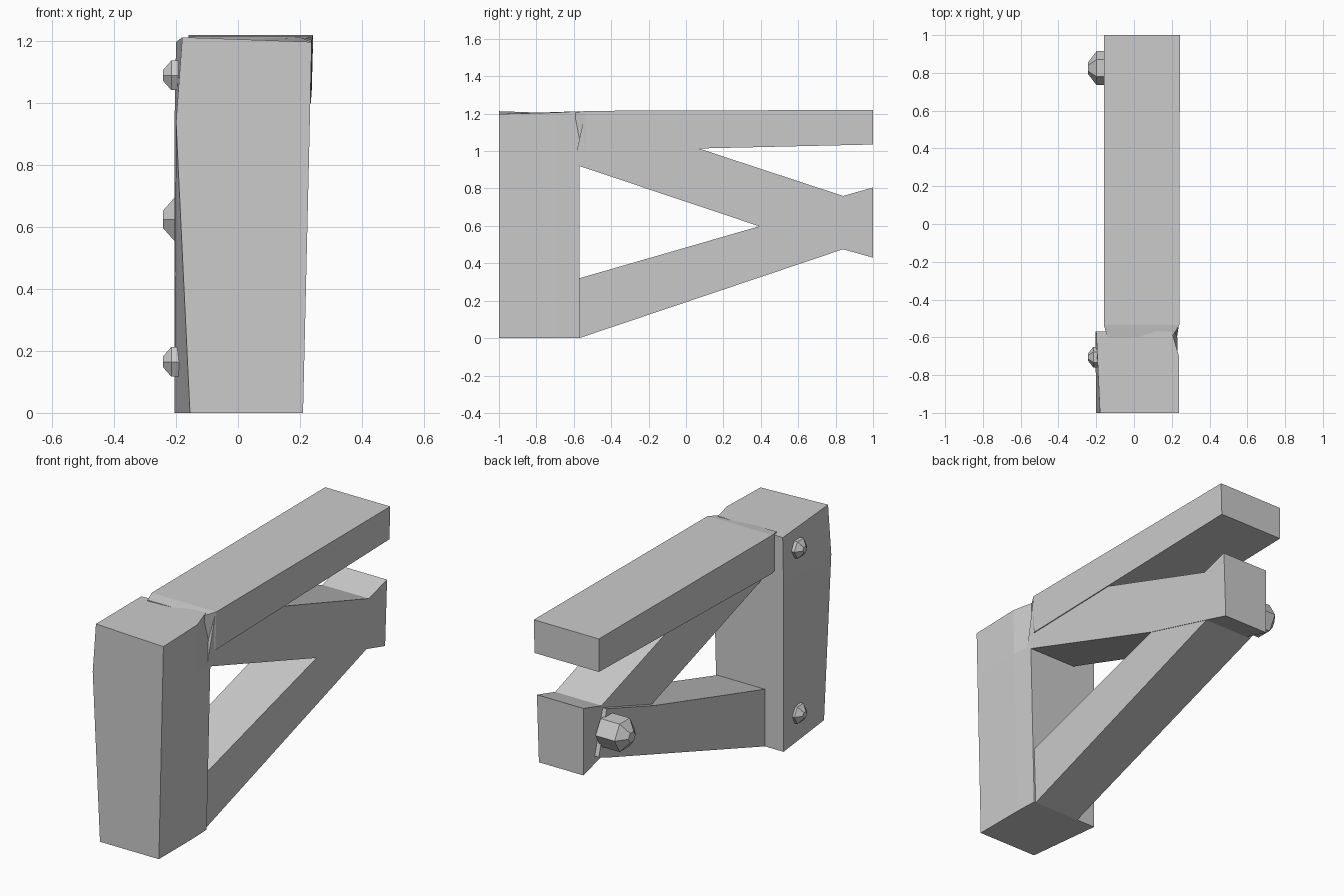
import bpy
import bmesh
from math import pi
from mathutils import Matrix

cube = bpy.data.objects.get("Cube")
if cube:
    bpy.data.objects.remove(cube, do_unlink=True)

grey = bpy.data.materials.new("plain_grey")
grey.use_nodes = True
colour = (0.6, 0.6, 0.6, 1)
grey.diffuse_color = colour
grey.node_tree.nodes["Principled BSDF"].inputs["Base Color"].default_value = colour


def finish(name, bm):
    bmesh.ops.recalc_face_normals(bm, faces=bm.faces)
    mesh = bpy.data.meshes.new(name)
    bm.to_mesh(mesh)
    bm.free()
    mesh.materials.append(grey)
    obj = bpy.data.objects.new(name, mesh)
    bpy.context.collection.objects.link(obj)
    return obj


def loft(name, rings):
    """Skin a list of equal-length point rings and cap both ends."""
    bm = bmesh.new()
    loops = [[bm.verts.new(p) for p in ring] for ring in rings]
    for a, b in zip(loops, loops[1:]):
        for i in range(len(a)):
            j = (i + 1) % len(a)
            bm.faces.new((a[i], a[j], b[j], b[i]))
    bm.faces.new(loops[0])
    bm.faces.new(loops[-1])
    return finish(name, bm)


def brace(name, profile, inner, outer):
    """Extrude a y-z outline across x; the outer face leans out with height."""
    return loft(name, [[(inner, y, z) for y, z in profile],
                       [(outer + 0.033 * z, y, z) for y, z in profile]])


def bolt(name, y, z, radius, base, tip):
    """Six-sided stud on the -x side with a faceted pointed cap."""
    shoulder = tip + radius * 0.5
    bm = bmesh.new()
    turn = Matrix.Rotation(-pi / 2, 4, 'Y')
    for r1, r2, x1, x2 in ((radius, radius, base, shoulder),
                           (radius, radius * 0.35, shoulder, tip)):
        bmesh.ops.create_cone(
            bm, segments=6, cap_ends=True, radius1=r1, radius2=r2, depth=x1 - x2,
            matrix=Matrix.Translation(((x1 + x2) / 2, y, z)) @ turn)
    return finish(name, bm)


# Upright post, slightly crooked: height, front -x, front +x, back +x, back -x
post_rings = []
for z, drop, fl, fr, br, bl in ((0, 0, -0.155, 0.21, 0.205, -0.205),
                                (0.94, 0, -0.2, 0.232, 0.228, -0.205),
                                (1.213, 0.015, -0.18, 0.238, 0.2, -0.2)):
    post_rings.append([(fl, -1, z), (fr, -1, z - drop), (fr, -0.7, z - drop / 2),
                       (br, -0.57, z), (bl, -0.57, z - drop)])
loft("post", post_rings)

# Top beam with a pinched end where it meets the post
beam_rings = []
for y, left, right, low, high in ((-0.6, -0.14, 0.2, 1.0, 1.205),
                                  (-0.535, -0.16, 0.24, 1.0, 1.215),
                                  (1, -0.16, 0.243, 1.035, 1.22)):
    beam_rings.append([(left, y, low), (right - 0.005, y, low),
                       (right, y, high), (left, y, high)])
loft("top_beam", beam_rings)

# Crossing braces
brace("upper_brace", [(-0.6, 0.93), (0.4, 0.595), (0.84, 0.475), (1, 0.43),
                      (1, 0.805), (0.84, 0.76), (0.05, 1.02), (-0.54, 1.2)],
      -0.065, 0.197)
brace("lower_brace", [(-0.6, 0), (-0.57, 0), (0.84, 0.475), (0.9, 0.5),
                      (0.83, 0.745), (0.4, 0.6), (-0.57, 0.32), (-0.6, 0.31)],
      -0.09, 0.194)

# Bolts
bolt("brace_bolt", 0.825, 0.625, 0.09, -0.08, -0.243)
for label, height in (("upper", 1.09), ("lower", 0.165)):
    bolt(label + "_post_bolt", -0.705, height, 0.055, -0.17, -0.243)
